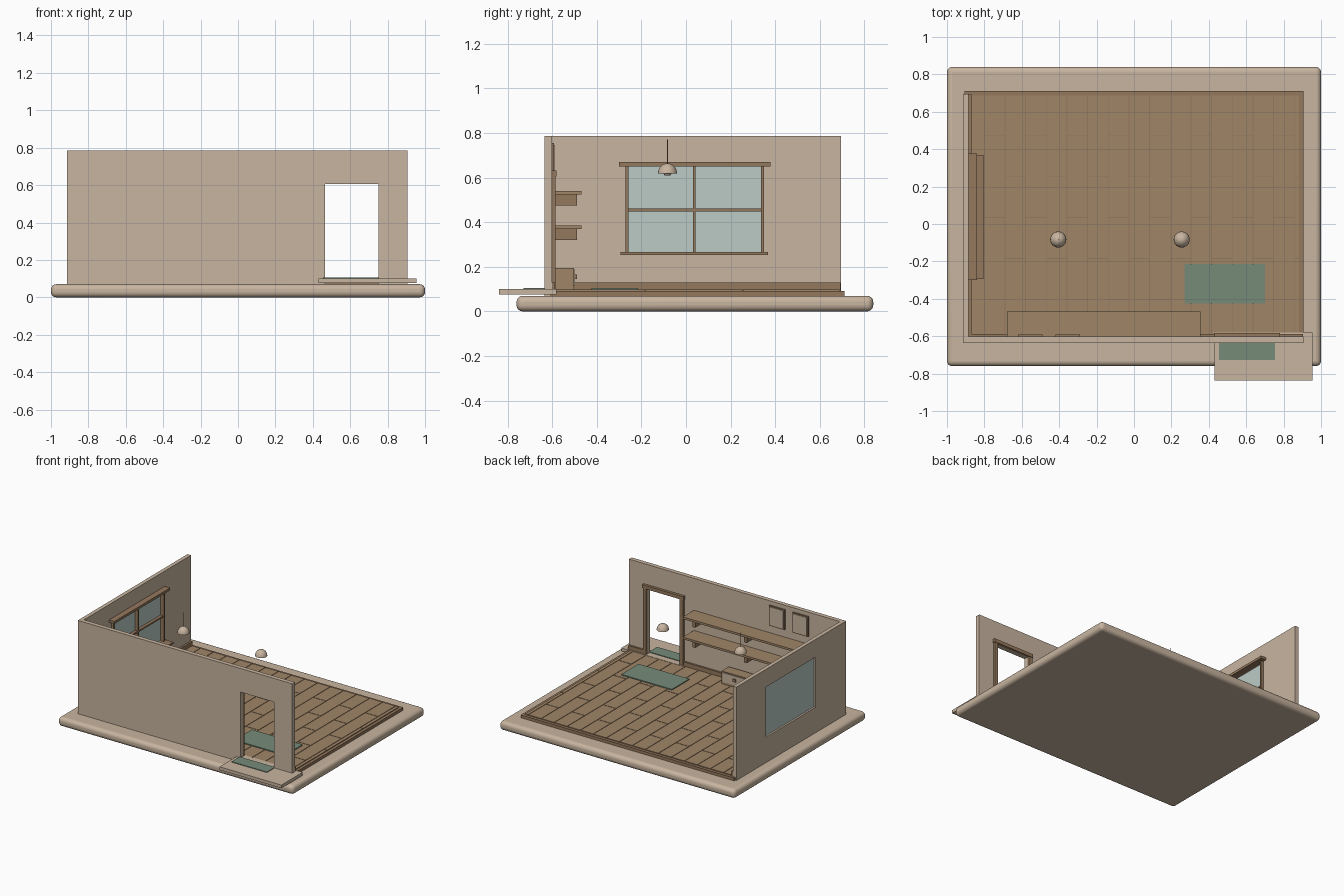
import bpy, bmesh, math

def mat(name, c):
    m = bpy.data.materials.new(name)
    m.diffuse_color = (*c, 1)
    return m

PLASTER = mat("beige plaster", (0.58, 0.46, 0.35))
WOOD = mat("floor wood", (0.35, 0.235, 0.135))
TRIM = mat("trim wood", (0.30, 0.19, 0.11))
GREEN = mat("green fabric", (0.18, 0.26, 0.19))
GLASS = mat("pale glass", (0.50, 0.60, 0.56))

def finish(name, bm, m):
    me = bpy.data.meshes.new(name)
    bm.to_mesh(me)
    bm.free()
    o = bpy.data.objects.new(name, me)
    bpy.context.collection.objects.link(o)
    me.materials.append(m)
    return o

def add_box(bm, x0, x1, y0, y1, z0, z1):
    vs = bmesh.ops.create_cube(bm, size=1)["verts"]
    for v in vs:
        v.co = ((x0 + x1) / 2 + v.co.x * (x1 - x0),
                (y0 + y1) / 2 + v.co.y * (y1 - y0),
                (z0 + z1) / 2 + v.co.z * (z1 - z0))

def boxes(name, m, *dims):
    bm = bmesh.new()
    for d in dims:
        add_box(bm, *d)
    return finish(name, bm, m)

def smooth(o):
    bpy.context.view_layer.objects.active = o
    o.select_set(True)
    bpy.ops.object.shade_smooth_by_angle(angle=math.radians(40))
    o.select_set(False)

def lathe(name, m, profile, x, y, n=24):
    bm = bmesh.new()
    rings = [[bm.verts.new((x + r * math.cos(2 * math.pi * i / n),
                            y + r * math.sin(2 * math.pi * i / n), z))
              for i in range(n)] for r, z in profile]
    for a, b in zip(rings, rings[1:]):
        for i in range(n):
            bm.faces.new((a[i], a[(i + 1) % n], b[(i + 1) % n], b[i]))
    bm.faces.new(rings[-1])
    bm.faces.new(rings[0][::-1])
    smooth(finish(name, bm, m))

# rounded base slab
base = boxes("base_slab", PLASTER, (-1, 1, -0.76, 0.84, 0, 0.07))
bev = base.modifiers.new("round", "BEVEL")
bev.width = 0.028
bev.segments = 5
smooth(base)

# subfloor and staggered planks running front to back
boxes("subfloor", TRIM, (-0.905, 0.905, -0.61, 0.71, 0.065, 0.092))
bm = bmesh.new()
W, L, G = 0.1105, 0.44, 0.002
for k in range(-12, 5):
    x0, x1 = max(0.415 + k * W, -0.89), min(0.415 + (k + 1) * W, 0.885)
    if x1 - x0 < 0.01:
        continue
    y = -0.405 - L + (0 if k % 2 else L / 2)
    while y < 0.69:
        a, b = max(y, -0.6), min(y + L, 0.69)
        if b - a > 0.01:
            add_box(bm, x0 + G, x1 - G, a + G, b - G, 0.085, 0.098)
        y += L
finish("floor_planks", bm, WOOD)

# front wall with doorway
YF, YI, TOP = -0.635, -0.602, 0.786
boxes("front_wall", PLASTER,
      (-0.915, 0.465, YF, YI, 0.07, TOP),
      (0.465, 0.75, YF, YI, 0.605, TOP),
      (0.75, 0.905, YF, YI, 0.07, TOP))
boxes("door_trim", TRIM,
      (0.435, 0.465, YI, -0.585, 0.095, 0.605),
      (0.75, 0.775, YI, -0.585, 0.095, 0.605),
      (0.43, 0.78, YI, -0.582, 0.605, 0.632))

# left wall with window opening
boxes("left_wall", PLASTER,
      (-0.915, -0.885, YI, 0.695, 0.07, 0.265),
      (-0.915, -0.885, YI, 0.695, 0.65, TOP),
      (-0.915, -0.885, YI, -0.262, 0.265, 0.65),
      (-0.915, -0.885, 0.34, 0.695, 0.265, 0.65))
boxes("window_glass", GLASS, (-0.901, -0.896, -0.262, 0.34, 0.265, 0.65))
boxes("window_frame", TRIM,
      (-0.895, -0.865, -0.272, -0.258, 0.265, 0.65),
      (-0.895, -0.865, 0.336, 0.35, 0.265, 0.65),
      (-0.895, -0.87, 0.031, 0.043, 0.265, 0.65),
      (-0.895, -0.872, -0.26, 0.338, 0.449, 0.461),
      (-0.89, -0.84, -0.3, 0.378, 0.65, 0.669),
      (-0.89, -0.805, -0.293, 0.368, 0.253, 0.266))

# skirting boards
boxes("baseboards", TRIM,
      (-0.885, -0.87, YI, 0.693, 0.092, 0.13),
      (-0.885, 0.435, YI, -0.588, 0.092, 0.13),
      (0.775, 0.903, YI, -0.588, 0.092, 0.13))

# doorstep, mat and rug
boxes("doorstep", PLASTER, (0.43, 0.955, -0.838, -0.58, 0.076, 0.1))
boxes("doormat", GREEN, (0.455, 0.755, -0.728, -0.63, 0.098, 0.105))
boxes("rug", GREEN, (0.27, 0.70, -0.425, -0.215, 0.095, 0.105))

# shelves with brackets
for i, z in enumerate((0.37, 0.525)):
    boxes("shelf_%d" % (i + 1), WOOD, (-0.68, 0.355, YI, -0.468, z, z + 0.016))
    boxes("shelf_brackets_%d" % (i + 1), TRIM,
          *[(x - 0.012, x + 0.012, YI, -0.488, z - 0.05, z)
            for x in (-0.6, -0.1625, 0.275)])

# low drawer unit under the shelves
boxes("drawer_unit", WOOD, (-0.4, 0.05, -0.588, -0.503, 0.096, 0.195))
boxes("drawer_fronts", PLASTER, (-0.39, -0.18, -0.503, -0.498, 0.115, 0.187),
      (-0.17, 0.04, -0.503, -0.498, 0.115, 0.187))
boxes("drawer_knobs", TRIM, *[(x - 0.012, x + 0.012, -0.498, -0.488, 0.145, 0.165)
                              for x in (-0.285, -0.065)])

# framed pictures on the front wall
for i, x in enumerate((-0.355, -0.555)):
    boxes("picture_frame_%d" % (i + 1), TRIM,
          (x - 0.066, x + 0.066, YI, -0.592, 0.6, 0.755))
    boxes("picture_panel_%d" % (i + 1), PLASTER,
          (x - 0.058, x + 0.058, -0.593, -0.588, 0.608, 0.747))

# pendant lamps
for i, x in enumerate((-0.405, 0.255)):
    lathe("lamp_shade_%d" % (i + 1), PLASTER,
          [(0.012, 0.609), (0.018, 0.618), (0.043, 0.618), (0.041, 0.632),
           (0.033, 0.648), (0.02, 0.659), (0.008, 0.664)], x, -0.083)
lathe("lamp_cord", TRIM, [(0.002, 0.66), (0.002, 0.772)], -0.405, -0.083, 8)
